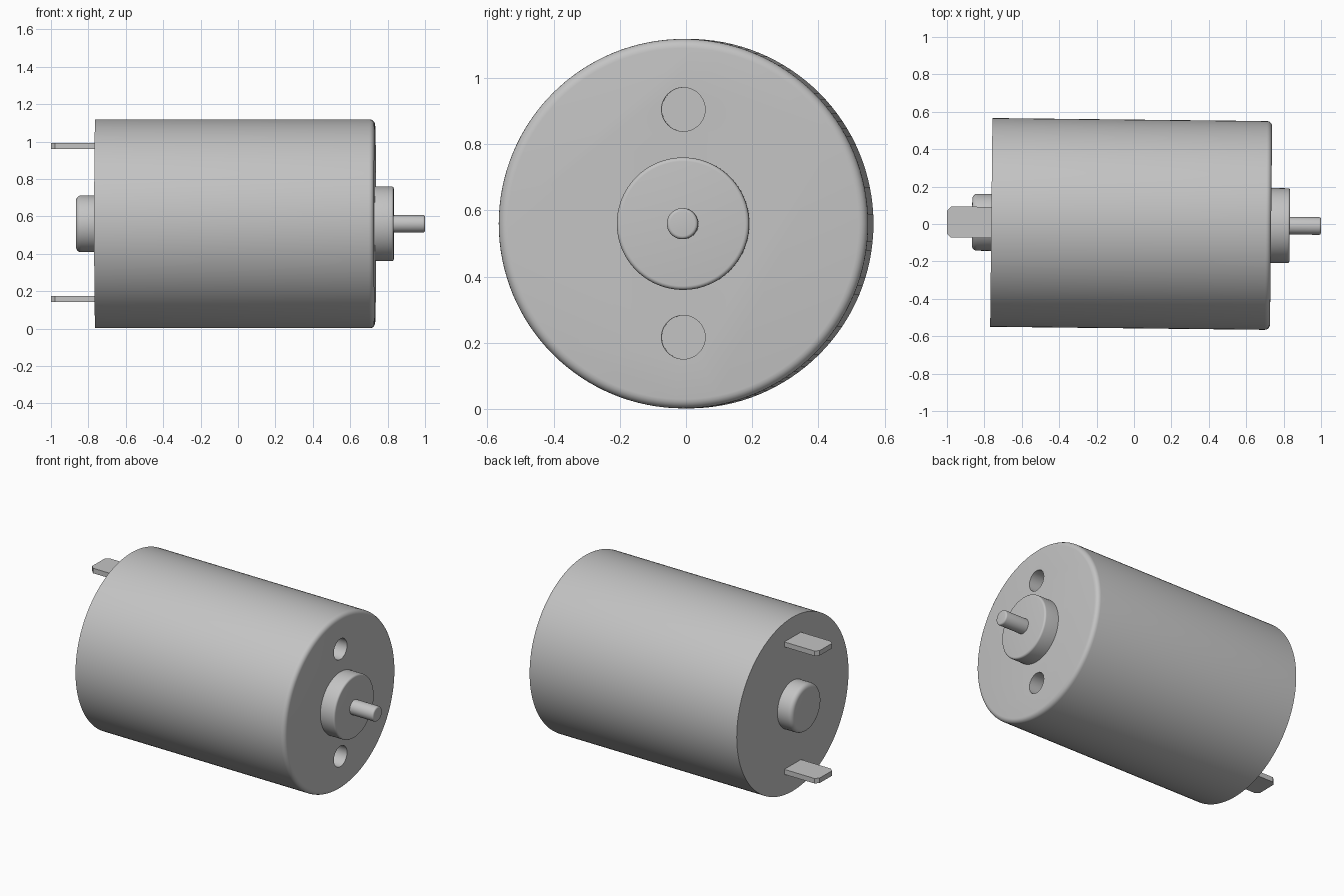
import bpy, bmesh, math

if "Cube" in bpy.data.objects:
    bpy.data.objects.remove(bpy.data.objects["Cube"])

AXIS_Z = 0.56          # height of the motor axis
YAW = -0.011           # the motor sits very slightly turned

metal = bpy.data.materials.new("grey_metal")
metal.diffuse_color = (0.55, 0.55, 0.55, 1)
metal.use_nodes = True
metal.node_tree.nodes["Principled BSDF"].inputs["Base Color"].default_value = metal.diffuse_color


def finish(bm, name):
    """Turn a bmesh into a placed, coloured object."""
    bmesh.ops.recalc_face_normals(bm, faces=bm.faces)
    mesh = bpy.data.meshes.new(name)
    bm.to_mesh(mesh)
    bm.free()
    mesh.materials.append(metal)
    obj = bpy.data.objects.new(name, mesh)
    obj.location.z = AXIS_Z
    obj.rotation_euler.z = YAW
    bpy.context.collection.objects.link(obj)
    return obj


def smooth(obj):
    bpy.ops.object.select_all(action='DESELECT')
    obj.select_set(True)
    bpy.context.view_layer.objects.active = obj
    bpy.ops.object.shade_smooth_by_angle(angle=math.radians(35))


def turned(name, x0, x1, radius, fillet=0.0, segments=96, y=0.0, z=0.0):
    """Cylinder along x from x0 to x1, with a rounded rim at the x1 end."""
    side = 1 if x1 > x0 else -1
    profile = [(x0, radius)]
    steps = 5 if fillet else 0
    for i in range(steps + 1):
        a = math.pi / 2 * i / max(steps, 1)
        profile.append((x1 - side * fillet * (1 - math.sin(a)),
                        radius - fillet * (1 - math.cos(a))))
    bm = bmesh.new()
    rings = []
    for px, pr in profile:
        rings.append([bm.verts.new((px, y + pr * math.cos(t), z + pr * math.sin(t)))
                      for t in (2 * math.pi * k / segments for k in range(segments))])
    for a, b in zip(rings, rings[1:]):
        for k in range(segments):
            n = (k + 1) % segments
            bm.faces.new((a[k], a[n], b[n], b[k]))
    bm.faces.new(rings[0])
    bm.faces.new(rings[-1])
    return finish(bm, name)


def terminal(name, z):
    """Flat connector tab with chamfered outer corners."""
    x0, x1, y0, y1, c, t = -0.76, -1.0, -0.083, 0.083, 0.022, 0.032
    outline = [(x0, y0), (x1 + c, y0), (x1, y0 + c), (x1, y1 - c), (x1 + c, y1), (x0, y1)]
    bm = bmesh.new()
    face = bm.faces.new([bm.verts.new((x, y, z - t / 2)) for x, y in outline])
    ext = bmesh.ops.extrude_face_region(bm, geom=[face])
    verts = [v for v in ext["geom"] if isinstance(v, bmesh.types.BMVert)]
    bmesh.ops.translate(bm, vec=(0, 0, t), verts=verts)
    return finish(bm, name)


# Main can with two blind mounting holes in the shaft end
casing = turned("casing", -0.763, 0.733, 0.558, 0.028, 128)
for i, z in enumerate((0.345, -0.343)):
    cutter = turned(f"hole_cutter_{i}", 0.60, 0.80, 0.066, segments=48, z=z)
    cutter.hide_render = True
    mod = casing.modifiers.new("hole", 'BOOLEAN')
    mod.operation = 'DIFFERENCE'
    mod.solver = 'EXACT'
    mod.object = cutter
    bpy.context.view_layer.objects.active = casing
    bpy.ops.object.modifier_apply(modifier=mod.name)
    bpy.data.objects.remove(cutter)
smooth(casing)

# Bearing bosses and output shaft
smooth(turned("front_boss", 0.73, 0.833, 0.2, 0.012))
smooth(turned("rear_boss", -0.76, -0.866, 0.152, 0.028))
smooth(turned("shaft", 0.83, 1.0, 0.047, 0.01, 48))

# Connector tabs
terminal("upper_terminal", 0.415)
terminal("lower_terminal", -0.403)
